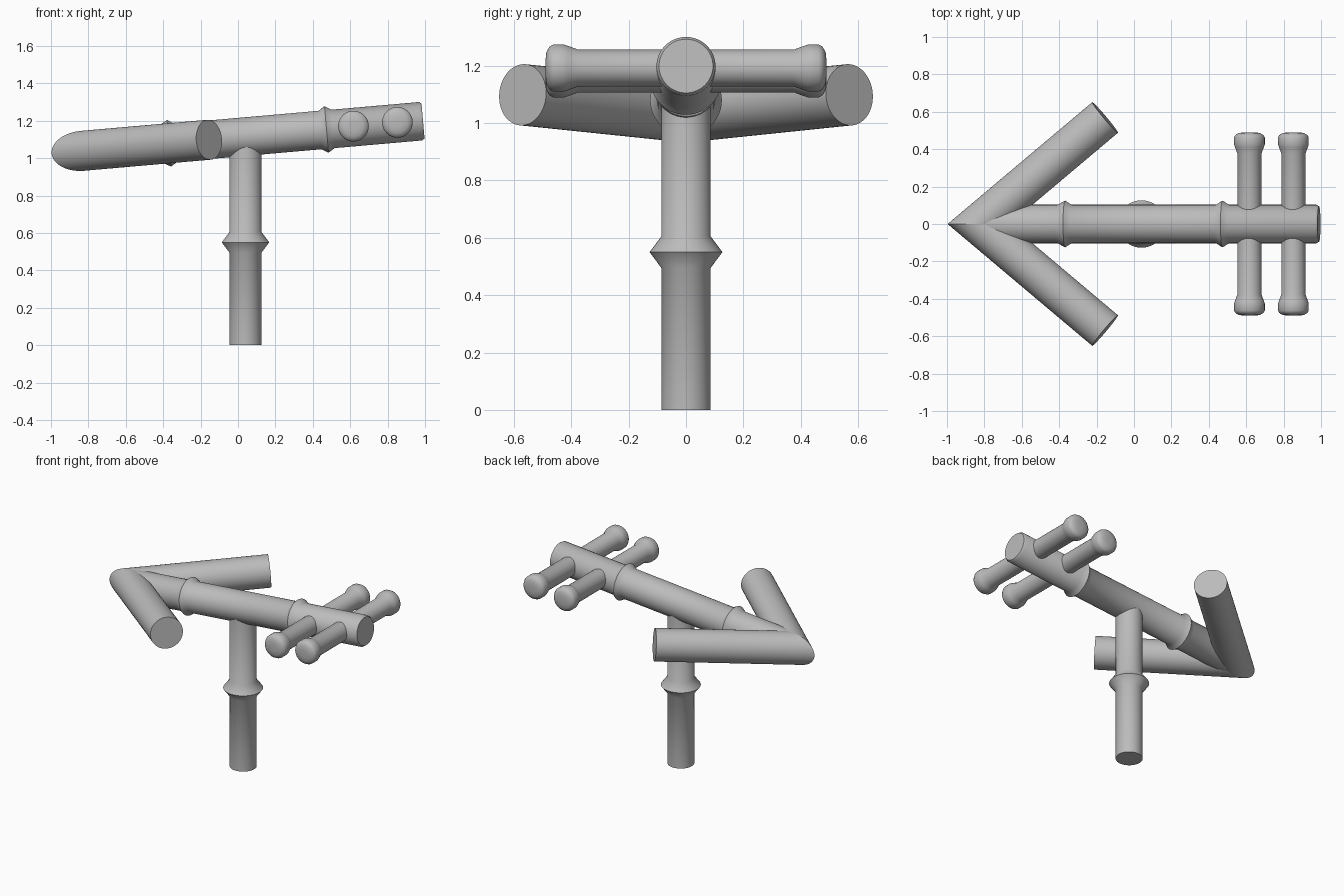
import bpy, bmesh, math
from mathutils import Matrix, Vector

cube = bpy.data.objects.get("Cube")
if cube:
    bpy.data.objects.remove(cube, do_unlink=True)

grey = bpy.data.materials.new("plain_grey")
grey.use_nodes = True
colour = (0.5, 0.5, 0.5, 1)
grey.diffuse_color = colour
grey.node_tree.nodes["Principled BSDF"].inputs["Base Color"].default_value = colour

TILT = Matrix.Translation((0, 0, 1.112)) @ Matrix.Rotation(math.radians(-5), 4, "Y")


def lathe(name, profile, origin, direction, frame=Matrix(), mitre=False, sides=48):
    """Capped solid of revolution; profile holds (radius, distance along axis)."""
    bm = bmesh.new()
    rings = []
    for r, d in profile:
        rings.append([bm.verts.new((r * math.cos(a), r * math.sin(a), d))
                      for a in (math.tau * i / sides for i in range(sides))])
    for low, high in zip(rings, rings[1:]):
        for i in range(sides):
            j = (i + 1) % sides
            bm.faces.new((low[i], low[j], high[j], high[i]))
    bm.faces.new(rings[0][::-1])
    bm.faces.new(rings[-1])
    turn = Vector(direction).to_track_quat("Z", "Y").to_matrix().to_4x4()
    bm.transform(Matrix.Translation(origin) @ turn)
    if mitre:
        # Trim at the centre plane so the two head bars meet in a clean point
        side = 1 if direction[1] > 0 else -1
        bmesh.ops.bisect_plane(bm, geom=bm.verts[:] + bm.edges[:] + bm.faces[:],
                               plane_co=(0, 0, 0), plane_no=(0, -side, 0), clear_outer=True)
    bm.transform(frame)
    mesh = bpy.data.meshes.new(name)
    bm.to_mesh(mesh)
    bm.free()
    mesh.materials.append(grey)
    obj = bpy.data.objects.new(name, mesh)
    bpy.context.collection.objects.link(obj)
    bpy.ops.object.select_all(action="DESELECT")
    obj.select_set(True)
    bpy.context.view_layer.objects.active = obj
    bpy.ops.object.shade_smooth_by_angle(angle=math.radians(40))
    return obj


# Upright post with its pointed collar
lathe("post", [(0.086, 0), (0.086, 0.495), (0.127, 0.55), (0.086, 0.605), (0.086, 1.1)],
      (0.04, 0, 0), (0, 0, 1))

# Tilted shaft with two raised bands and a bevelled end
lathe("shaft", [(0.103, -0.8), (0.103, -0.41), (0.125, -0.37), (0.103, -0.335),
                (0.103, 0.44), (0.125, 0.475), (0.103, 0.51),
                (0.103, 0.98), (0.094, 0.993)],
      (0, 0, 0), (1, 0, 0), TILT)

# Swept bars of the arrow head
angle = math.radians(40)
for name, side in (("left_head_bar", 1), ("right_head_bar", -1)):
    lathe(name, [(0.107, -0.4), (0.107, 0.886)], (-0.834, 0, 0),
          (math.cos(angle), side * math.sin(angle), 0), TILT, mitre=True)

# Cross pegs with rounded knobs at both ends
half = [(0.064, 0.375), (0.077, 0.41), (0.082, 0.425), (0.082, 0.463),
        (0.075, 0.476), (0.055, 0.487), (0.025, 0.49)]
peg = [(r, -d) for r, d in reversed(half)] + half
for name, x in (("inner_peg", 0.62), ("outer_peg", 0.856)):
    lathe(name, peg, (x, 0, 0.005), (0, 1, 0), TILT)
